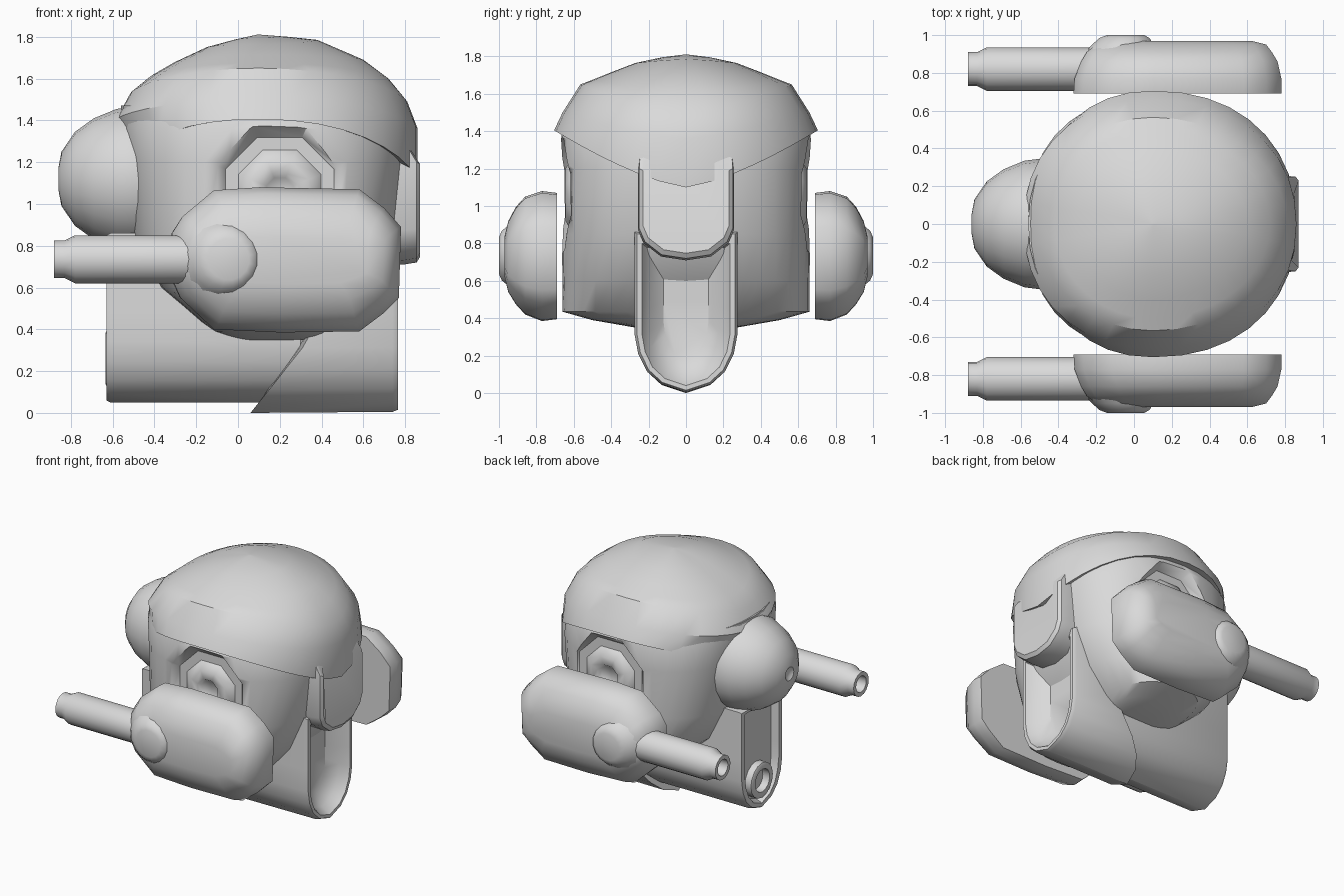
import bpy, bmesh, math
from mathutils import Vector

if "Cube" in bpy.data.objects:
    bpy.data.objects.remove(bpy.data.objects["Cube"], do_unlink=True)

grey = bpy.data.materials.new("plain grey")
grey.use_nodes = True
grey.diffuse_color = (0.7, 0.7, 0.7, 1)
grey.node_tree.nodes["Principled BSDF"].inputs["Base Color"].default_value = (0.7, 0.7, 0.7, 1)


def loft(name, rings, start=True, end=True, angle=35):
    """Skin a list of equally long point rings, optionally capping both ends."""
    bm = bmesh.new()
    loops = [[bm.verts.new(p) for p in ring] for ring in rings]
    n = len(loops[0])
    for a, b in zip(loops, loops[1:]):
        for i in range(n):
            j = (i + 1) % n
            bm.faces.new((a[i], a[j], b[j], b[i]))
    if start:
        bm.faces.new(loops[0][::-1])
    if end:
        bm.faces.new(loops[-1])
    bmesh.ops.recalc_face_normals(bm, faces=bm.faces)
    mesh = bpy.data.meshes.new(name)
    bm.to_mesh(mesh)
    bm.free()
    obj = bpy.data.objects.new(name, mesh)
    bpy.context.collection.objects.link(obj)
    mesh.materials.append(grey)
    bpy.ops.object.select_all(action='DESELECT')
    obj.select_set(True)
    bpy.context.view_layer.objects.active = obj
    bpy.ops.object.shade_smooth_by_angle(angle=math.radians(angle))
    return obj


def oval(cx, front, back, ry, z_side, z_front=None, z_back=None, power=2.0, n=36):
    """Horizontal rounded ring whose height may drop towards front and back."""
    z_front = z_side if z_front is None else z_front
    z_back = z_side if z_back is None else z_back
    pts = []
    for i in range(n):
        a = math.tau * i / n
        c, s = math.cos(a), math.sin(a)
        x = math.copysign(abs(c) ** (2 / power), c)
        y = math.copysign(abs(s) ** (2 / power), s)
        drop = 1 - abs(y) ** 1.4
        z = z_side + ((z_front if x > 0 else z_back) - z_side) * drop
        pts.append(Vector((cx + x * ((front - cx) if x > 0 else (cx - back)), y * ry, z)))
    return pts


def ring_x(x, r, y, z, n=16):
    return [Vector((x, y + r * math.cos(math.tau * i / n), z + r * math.sin(math.tau * i / n)))
            for i in range(n)]


def ring_y(y, r, x, z, n=16):
    return [Vector((x + r * math.cos(math.tau * (i + .5) / n), y,
                    z + r * math.sin(math.tau * (i + .5) / n))) for i in range(n)]


def u_shape(x, w, bottom, top, slant=0):
    """Flat-topped, round-bottomed section across the body."""
    half = [(1, 1), (1, .55), (1, .36), (.93, .24), (.76, .13), (.48, .05)]
    pts = [(a * w, bottom + b * (top - bottom)) for a, b in half]
    pts = pts + [(0, bottom)] + [(-y, z) for y, z in reversed(pts)] + [(0, top)]
    return [Vector((x + min(slant * (z - bottom), .34), y, z)) for y, z in pts]


# Main body: flat-sided, narrowing towards the underside
body = loft("body", [oval(.13, f, b, w, z, power=p) for z, f, b, w, p in (
    (.35, .40, -.02, .27, 2.6), (.39, .44, -.12, .5, 2.8), (.435, .49, -.18, .66, 2.9),
    (.60, .64, -.38, .66, 2.8), (.85, .76, -.51, .665, 2.7), (1.2, .80, -.53, .668, 2.6),
    (1.36, .80, -.56, .672, 2.4), (1.47, .78, -.56, .63, 2.2))], angle=35)

# Eight-sided sockets cut into the body sides
for s in (1, -1):
    cutter = loft("socket_cutter", [ring_y(s * .605, .28, .2, 1.06, 8),
                                    ring_y(s * .70, .37, .2, 1.06, 8)])
    cutter.hide_render = True
    cutter.hide_viewport = True
    cut = body.modifiers.new("socket", 'BOOLEAN')
    cut.operation = 'DIFFERENCE'
    cut.object = cutter

# Helmet: flared band that merges into the body at the back, and a round dome
loft("helmet", [
    oval(.1, .80, -.48, .65, 1.41, 1.13, 1.2, 2.2),
    oval(.1, .86, -.525, .705, 1.405, 1.1, 1.2, 2.2),
    oval(.1, .86, -.585, .66, 1.50, 1.36, 1.40, 2.15),
    oval(.1, .81, -.515, .565, 1.65, 1.49, 1.53),
    oval(.1, .72, -.42, .50, 1.675, 1.60, 1.61),
    oval(.1, .60, -.31, .40, 1.715, 1.69, 1.675),
    oval(.1, .38, -.15, .27, 1.765, 1.785, 1.75),
    oval(.1, .24, -.02, .13, 1.795, 1.80, 1.785),
    oval(.1, .11, .09, .01, 1.81)], start=False, angle=32)

# Nose guard running up into the helmet
right = [(.12, 1.40), (.24, 1.36), (.25, 1.2), (.25, .88), (.22, .81), (.13, .74)]
outline = right + [(0, .72)] + [(-y, z) for y, z in reversed(right)]


def nose_ring(x, k):
    return [Vector((x - max(0, z - 1.2) * .6, y * k, 1.07 + (z - 1.07) * k)) for y, z in outline]


loft("nose_guard", [nose_ring(.55, 1), nose_ring(.79, 1.03), nose_ring(.855, 1), nose_ring(.872, .92)])

# Jaw with a hollowed front, and the keel running to the back
loft("jaw", [u_shape(.06, .27, 0, .86, slant=.8), u_shape(.74, .275, .005, .86),
             u_shape(.765, .262, .015, .85), u_shape(.765, .235, .04, .80),
             u_shape(.70, .20, .08, .77), u_shape(.64, .12, .18, .74)])
loft("keel", [u_shape(.3, .25, .05, .86), u_shape(-.61, .25, .05, .86),
              u_shape(-.63, .24, .06, .85), u_shape(-.63, .20, .09, .83),
              u_shape(-.58, .18, .11, .81)])
loft("keel_bore", [ring_x(x, r, 0, .26) for x, r in (
    (-.55, .13), (-.63, .13), (-.635, .12), (-.635, .085), (-.54, .08))])

# Rounded knob on the back
loft("rear_knob", [ring_x(x, r, 0, 1.12, 20) for x, r in (
    (-.35, .33), (-.5, .345), (-.58, .335), (-.69, .29), (-.78, .225), (-.845, .13),
    (-.86, .05), (-.845, .03))], angle=40)

# Side pods: profile outline in x, z
pod = [(-.32, .86), (-.27, .94), (-.12, 1.065), (.1, 1.08), (.58, 1.07), (.70, .98), (.78, .89),
       (.77, .55), (.70, .48), (.58, .39), (.2, .385), (-.12, .40), (-.28, .55), (-.32, .64)]


def pod_ring(y, left, right_x, low, high):
    return [Vector((left + (x + .32) / 1.10 * (right_x - left), y,
                    low + (z - .385) / .695 * (high - low))) for x, z in pod]


for s, side in ((1, "back"), (-1, "front")):
    loft(side + "_pod", [pod_ring(s * y, *v) for y, *v in (
        (.69, -.32, .78, .395, 1.07), (.77, -.315, .78, .385, 1.08),
        (.86, -.28, .76, .42, 1.05), (.91, -.25, .73, .475, .995),
        (.95, -.2, .70, .54, .92), (.97, -.1, .62, .62, .84))], angle=45)
    # Low round swelling on the outer face
    loft(side + "_pod_disc", [ring_y(s * y, r, x, .735) for y, r, x in (
        (.90, .19, -.08), (.95, .165, -.06), (.985, .135, -.05), (1.0, .10, -.045))], angle=65)
    # Gun barrel with a stepped, hollow muzzle
    loft(side + "_barrel", [ring_x(x, r, s * .82, .735) for x, r in (
        (-.15, .115), (-.78, .115), (-.83, .09), (-.88, .09), (-.88, .06), (-.78, .055))])
    # Ringed boss inside the socket
    loft(side + "_socket_boss", [ring_y(s * y, r, .2, 1.06, 8) for y, r in (
        (.58, .225), (.612, .21), (.645, .15), (.645, .09), (.62, .07))], angle=60)
